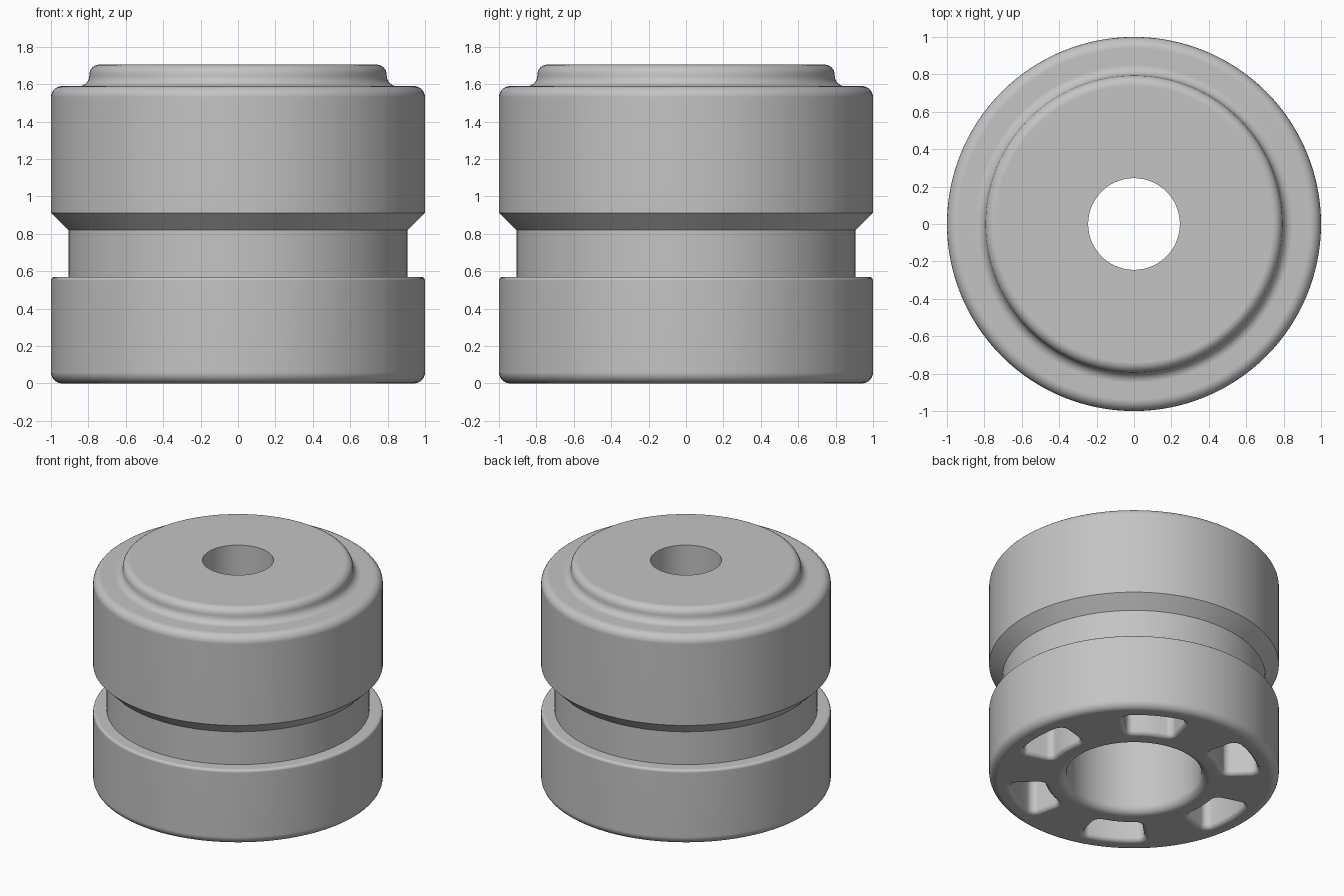
import bpy
import bmesh
from math import cos, sin, pi, radians

default = bpy.data.objects.get("Cube")
if default:
    bpy.data.objects.remove(default, do_unlink=True)

SEGMENTS = 128


def fillet(cx, cz, radius, start, end, steps=6):
    """Arc in the (radius, height) plane, angles in degrees."""
    angles = [radians(start + (end - start) * i / steps) for i in range(steps + 1)]
    return [(cx + radius * cos(a), cz + radius * sin(a)) for a in angles]


def make_object(name, bm):
    bmesh.ops.recalc_face_normals(bm, faces=bm.faces)
    mesh = bpy.data.meshes.new(name)
    bm.to_mesh(mesh)
    bm.free()
    obj = bpy.data.objects.new(name, mesh)
    bpy.context.collection.objects.link(obj)
    return obj


def skin_loops(bm, loops, closed):
    """Join successive rings of vertices with quads."""
    pairs = list(zip(loops, loops[1:] + loops[:1]))
    for a, b in pairs if closed else pairs[:-1]:
        n = len(a)
        for i in range(n):
            j = (i + 1) % n
            bm.faces.new((a[i], a[j], b[j], b[i]))


def lathe(name, profile):
    bm = bmesh.new()
    loops = []
    for r, z in profile:
        loops.append([bm.verts.new((r * cos(2 * pi * i / SEGMENTS),
                                    r * sin(2 * pi * i / SEGMENTS), z))
                      for i in range(SEGMENTS)])
    skin_loops(bm, loops, True)
    return make_object(name, bm)


def pocket_outline(grow):
    """Rounded sector outline as (radius, angle) pairs."""
    mid, half_r, corner = 0.74, 0.12 + grow, 0.05 + grow
    half_w = mid * radians(15) + grow
    points = []
    for k, (sr, sw) in enumerate([(1, 1), (-1, 1), (-1, -1), (1, -1)]):
        for r, w in fillet(sr * (half_r - corner), sw * (half_w - corner),
                           corner, 90 * k, 90 * k + 90, 5):
            points.append((mid + r, w / mid))
        # extra points along the curved long sides
        if k % 2:
            w0 = sw * (half_w - corner)
        else:
            w0 = sw * (half_w - corner)
        if k in (1, 3):
            side = -half_r if k == 1 else half_r
            for i in range(1, 6):
                points.append((mid + side, w0 * (1 - i / 3) / mid))
    return points


def pocket_cutter(angle):
    bm = bmesh.new()
    loops = []
    layers = [(0.03, -0.02), (0.03, 0), (0.016, 0.005), (0.005, 0.016),
              (0, 0.03), (0, 0.5)]
    for grow, z in layers:
        loops.append([bm.verts.new((r * cos(angle + a), r * sin(angle + a), z))
                      for r, a in pocket_outline(grow)])
    skin_loops(bm, loops, False)
    bm.faces.new(loops[0])
    bm.faces.new(loops[-1])
    cutter = make_object("pocket_cutter", bm)
    cutter.hide_render = True
    return cutter


# Outer wall with its groove, stepped top, through hole and wide lower bore
profile = (
    fillet(0.94, 0.06, 0.06, -90, 0)
    + fillet(0.98, 0.55, 0.02, 0, 90, 3)
    + [(0.907, 0.57), (0.907, 0.82), (1.0, 0.912)]
    + fillet(0.94, 1.53, 0.06, 0, 90)
    + fillet(0.85, 1.645, 0.055, 270, 180)
    + fillet(0.74, 1.65, 0.055, 0, 90)
    + [(0.245, 1.705), (0.245, 1.35), (0.465, 1.35)]
    + fillet(0.525, 0.06, 0.06, 180, 270)
)
roller = lathe("roller_body", profile)

# Six pockets in the underside, leaving spokes between hub and rim
cutters = [pocket_cutter(k * pi / 3) for k in range(6)]
for cutter in cutters:
    cut = roller.modifiers.new("pocket", "BOOLEAN")
    cut.operation = "DIFFERENCE"
    cut.solver = "EXACT"
    cut.object = cutter
bpy.context.view_layer.update()
evaluated = roller.evaluated_get(bpy.context.evaluated_depsgraph_get())
finished = bpy.data.meshes.new_from_object(evaluated)
roller.modifiers.clear()
roller.data = finished
for cutter in cutters:
    bpy.data.objects.remove(cutter, do_unlink=True)

# Single plain grey
grey = bpy.data.materials.new("plain_grey")
grey.use_nodes = True
colour = (0.55, 0.55, 0.55, 1)
grey.diffuse_color = colour
grey.node_tree.nodes["Principled BSDF"].inputs["Base Color"].default_value = colour
roller.data.materials.clear()
roller.data.materials.append(grey)

# Smooth shading with crisp edges
bpy.ops.object.select_all(action="DESELECT")
roller.select_set(True)
bpy.context.view_layer.objects.active = roller
bpy.ops.object.shade_smooth_by_angle(angle=radians(32))
weighted = roller.modifiers.new("flat_normals", "WEIGHTED_NORMAL")
weighted.keep_sharp = True
